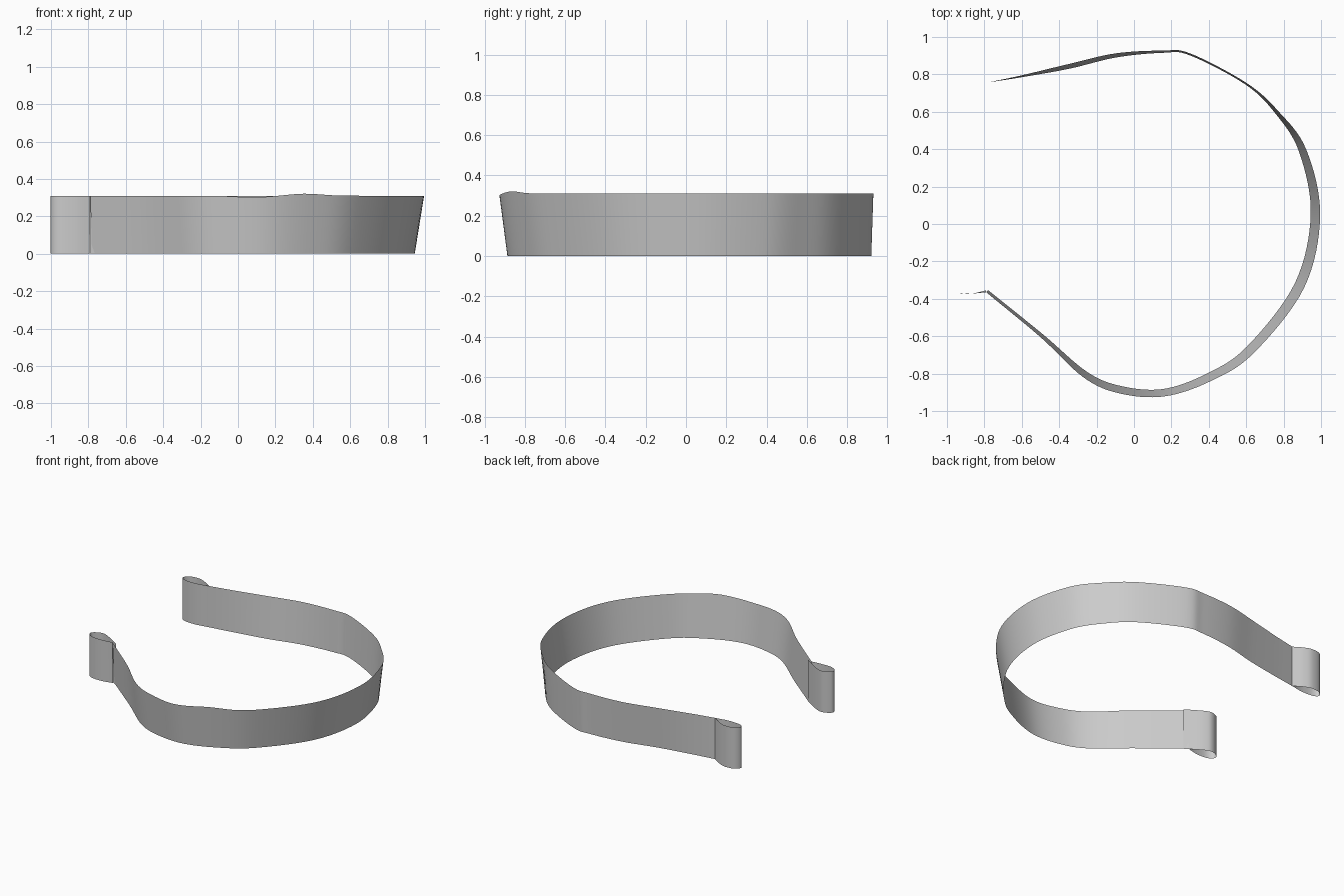
import bpy, bmesh, math
from mathutils import Vector

old = bpy.data.objects.get("Cube")
if old:
    bpy.data.objects.remove(old, do_unlink=True)

HEIGHT = 0.31
grey = bpy.data.materials.new("plain_grey")
grey.use_nodes = True
colour = (0.6, 0.6, 0.6, 1)
grey.diffuse_color = colour
grey.node_tree.nodes["Principled BSDF"].inputs["Base Color"].default_value = colour


def spline(points, steps=8):
    """Smooth curve through (x, y, lean) points."""
    p = [Vector(q) for q in points]
    p = [2 * p[0] - p[1]] + p + [2 * p[-1] - p[-2]]
    out = []
    for a, b, c, d in zip(p, p[1:], p[2:], p[3:]):
        for i in range(steps):
            t = i / steps
            out.append(0.5 * (2 * b + (c - a) * t + (2 * a - 5 * b + 4 * c - d) * t ** 2
                              + (3 * b - a - 3 * c + d) * t ** 3))
    return out + [p[-2]]


def rim_height(x, y):
    """Upper rim, with a shallow dip and swell along the front."""
    if y > -0.6:
        return HEIGHT
    return (HEIGHT + 0.011 * math.exp(-((x - 0.36) / 0.12) ** 2)
            - 0.008 * math.exp(-((x - 0.08) / 0.13) ** 2))


def ribbon(name, points):
    """Thin upright band; lean pulls the lower rim inward."""
    path = spline(points)
    bm = bmesh.new()
    rows = []
    for i, q in enumerate(path):
        tangent = path[min(i + 1, len(path) - 1)] - path[max(i - 1, 0)]
        normal = Vector((-tangent.y, tangent.x)).normalized()
        low = Vector((q.x, q.y)) - normal * q.z
        rows.append((bm.verts.new((low.x, low.y, 0)),
                     bm.verts.new((q.x, q.y, rim_height(q.x, q.y)))))
    for a, b in zip(rows, rows[1:]):
        bm.faces.new((b[0], a[0], a[1], b[1]))
    mesh = bpy.data.meshes.new(name)
    bm.to_mesh(mesh)
    bm.free()
    mesh.materials.append(grey)
    obj = bpy.data.objects.new(name, mesh)
    bpy.context.collection.objects.link(obj)
    bpy.ops.object.select_all(action='DESELECT')
    obj.select_set(True)
    bpy.context.view_layer.objects.active = obj
    bpy.ops.object.shade_smooth_by_angle(angle=math.radians(35))


# Main open band, from the back end round to the front end
ribbon("band", [
    (-0.78, 0.757, 0), (-0.6, 0.795, 0.01), (-0.35, 0.855, 0.025), (-0.1, 0.912, 0.022),
    (0.15, 0.927, 0.012), (0.3, 0.912, 0.01), (0.6, 0.755, 0.01), (0.77, 0.605, 0.02),
    (0.92, 0.4, 0.04), (0.995, 0.05, 0.05), (0.91, -0.34, 0.055), (0.64, -0.69, 0.05),
    (0.41, -0.84, 0.045), (0.16, -0.922, 0.04), (-0.08, -0.905, 0.04),
    (-0.27, -0.82, 0.035), (-0.5, -0.605, 0.02), (-0.79, -0.365, 0.015)])

# Flat hooked loops at both ends
ribbon("back_loop", [
    (-0.78, 0.757, 0), (-0.87, 0.742, 0), (-0.96, 0.745, 0), (-1, 0.77, 0),
    (-0.97, 0.81, 0), (-0.9, 0.82, 0), (-0.84, 0.8, 0), (-0.77, 0.757, 0)])
ribbon("front_loop", [
    (-0.79, -0.365, 0.01), (-0.87, -0.372, 0), (-0.95, -0.37, 0), (-0.995, -0.345, 0),
    (-0.995, -0.31, 0), (-0.94, -0.282, 0), (-0.88, -0.296, 0), (-0.755, -0.372, 0)])
